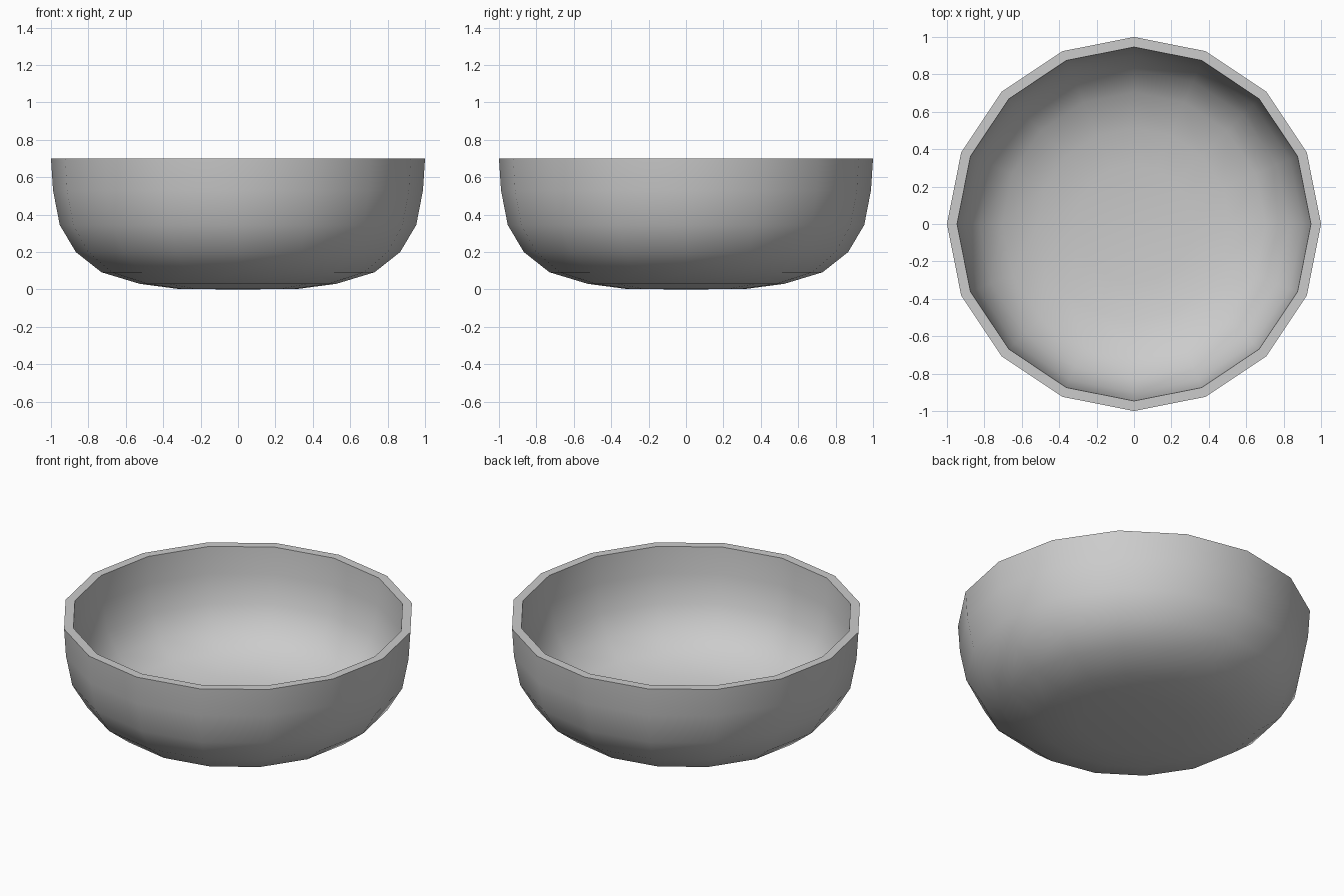
import bpy, bmesh, math

if "Cube" in bpy.data.objects:
    bpy.data.objects.remove(bpy.data.objects["Cube"])

SIDES = 16
WALL = 0.054
# outer half-profile (radius, height) from the bottom up
profile = [(0.32, 0.003), (0.525, 0.03), (0.73, 0.092), (0.867, 0.2),
           (0.953, 0.345), (0.989, 0.53), (1.0, 0.7)]

bm = bmesh.new()
rings = [[bm.verts.new((r * math.cos(2 * math.pi * i / SIDES),
                        r * math.sin(2 * math.pi * i / SIDES), z))
          for i in range(SIDES)] for r, z in profile]

# bottom fan, then the wall bands
centre = bm.verts.new((0, 0, 0))
for i in range(SIDES):
    j = (i + 1) % SIDES
    bm.faces.new((centre, rings[0][j], rings[0][i]))
    for low, high in zip(rings, rings[1:]):
        bm.faces.new((low[i], low[j], high[j], high[i]))

mesh = bpy.data.meshes.new("bowl")
bm.to_mesh(mesh)
bm.free()
bowl = bpy.data.objects.new("bowl", mesh)
bpy.context.collection.objects.link(bowl)
bpy.context.view_layer.objects.active = bowl
bowl.select_set(True)

# wall thickness, grown inwards, with a flat rim
thick = bowl.modifiers.new("wall", "SOLIDIFY")
thick.thickness = WALL
thick.offset = -1
bpy.ops.object.modifier_apply(modifier="wall")

# keep the rim level
for v in bowl.data.vertices:
    if v.co.z > 0.65:
        v.co.z = 0.7
bpy.ops.object.shade_smooth_by_angle(angle=math.radians(40))
